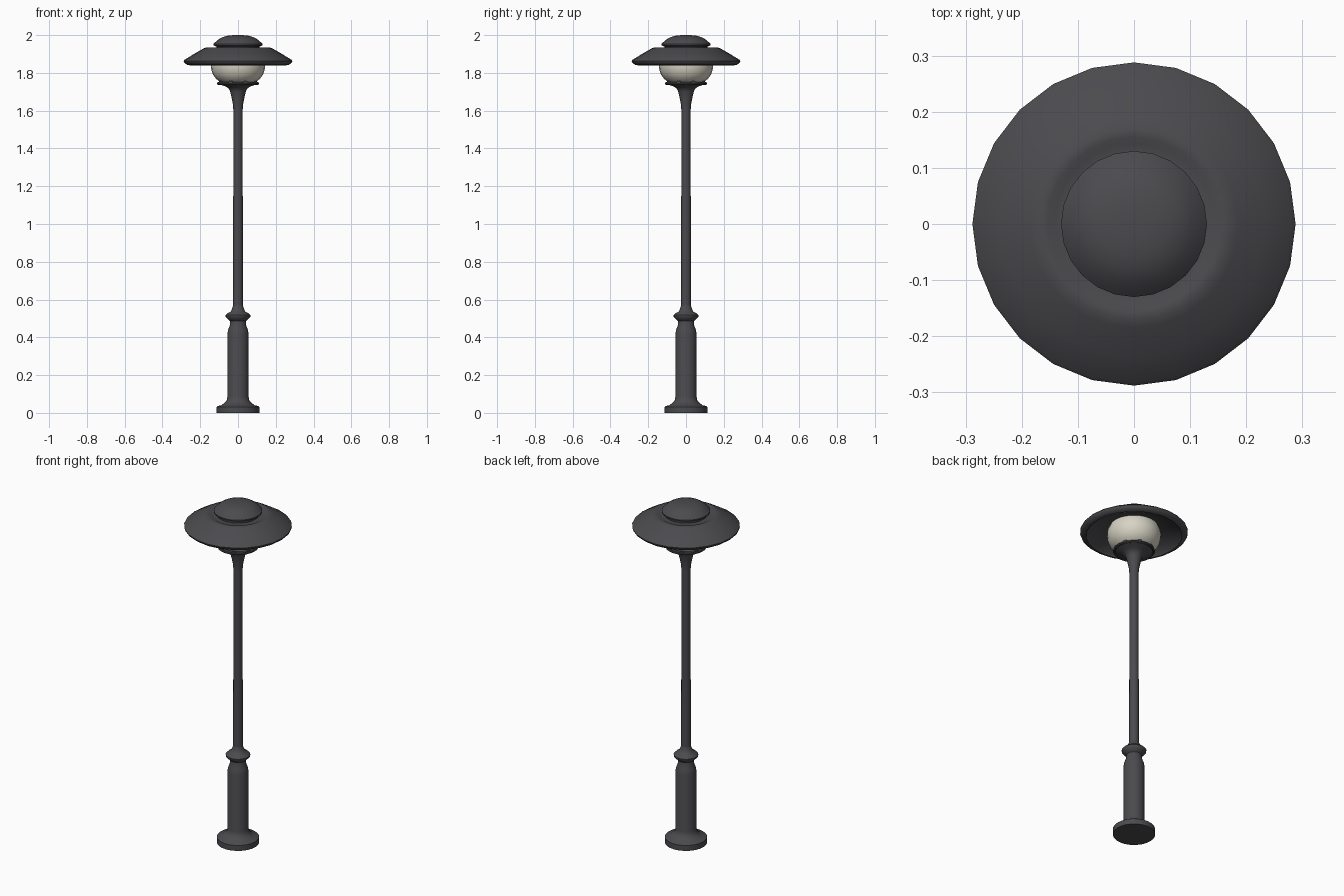
import bpy, math

if "Cube" in bpy.data.objects:
    bpy.data.objects.remove(bpy.data.objects["Cube"])

SIDES = 24


def material(name, rgb):
    m = bpy.data.materials.new(name)
    m.diffuse_color = (*rgb, 1)
    m.use_nodes = True
    m.node_tree.nodes["Principled BSDF"].inputs["Base Color"].default_value = m.diffuse_color
    return m


iron = material("dark_grey_iron", (0.07, 0.068, 0.075))
glass = material("cream_glass", (0.68, 0.65, 0.55))


def finish(obj, mat, angle=40):
    obj.data.materials.append(mat)
    bpy.ops.object.select_all(action='DESELECT')
    obj.select_set(True)
    bpy.context.view_layer.objects.active = obj
    bpy.ops.object.shade_smooth_by_angle(angle=math.radians(angle))
    return obj


def lathe(name, profile, mat, angle=40):
    """Spin (radius, height) points, listed bottom to top, and cap open ends."""
    verts, faces, n = [], [], SIDES
    for r, z in profile:
        for i in range(n):
            a = 2 * math.pi * i / n
            verts.append((r * math.cos(a), r * math.sin(a), z))
    for k in range(len(profile) - 1):
        for i in range(n):
            j = (i + 1) % n
            faces.append((k*n + i, k*n + j, k*n + n + j, k*n + n + i))
    last = (len(profile) - 1) * n
    faces.append(tuple(reversed(range(n))))
    faces.append(tuple(range(last, last + n)))
    mesh = bpy.data.meshes.new(name)
    mesh.from_pydata(verts, [], faces)
    obj = bpy.data.objects.new(name, mesh)
    bpy.context.collection.objects.link(obj)
    return finish(obj, mat, angle)


# Foot and thick lower column
lathe("base", [(.113, 0), (.113, .032), (.106, .037), (.088, .04), (.073, .052),
               (.06, .065), (.056, .085), (.056, .42), (.052, .44), (.043, .465),
               (.041, .49)], iron)

# Rounded ring on top of the column
lathe("collar", [(.041, .485), (.05, .493), (.065, .508), (.066, .517),
                 (.055, .528), (.038, .537), (.03, .555), (.025, .572)], iron)

# Slender post that flares into the lamp holder
lathe("post", [(.026, .55), (.0245, 1.6), (.027, 1.635), (.034, 1.67),
               (.041, 1.7), (.047, 1.715), (.065, 1.728), (.09, 1.736),
               (.102, 1.742), (.102, 1.748), (.06, 1.748)], iron)

# Wire ring round the holder, with small clips
bpy.ops.mesh.primitive_torus_add(major_radius=.105, minor_radius=.007,
                                 major_segments=SIDES, minor_segments=8,
                                 location=(0, 0, 1.744))
ring = bpy.context.object
ring.name = "holder_ring"
finish(ring, iron)
for i in range(8):
    a = 2 * math.pi * (i + .5) / 8
    bpy.ops.mesh.primitive_cube_add(
        size=1, location=(.1 * math.cos(a), .1 * math.sin(a), 1.75), rotation=(0, 0, a))
    clip = bpy.context.object
    clip.name = f"holder_clip_{i + 1}"
    clip.scale = (.012, .018, .014)
    clip.data.materials.append(iron)

# Bowl-shaped glass
lathe("globe", [(.075, 1.742), (.095, 1.752), (.117, 1.77), (.132, 1.79),
                (.141, 1.815), (.144, 1.84), (.141, 1.865), (.13, 1.89)], glass)

# Wide conical shade, hollow below
lathe("shade", [(.12, 1.892), (.16, 1.885), (.25, 1.85), (.256, 1.84),
                (.27, 1.843), (.286, 1.855), (.288, 1.863), (.282, 1.87),
                (.235, 1.899), (.185, 1.928), (.17, 1.934), (.155, 1.934),
                (.143, 1.928), (.12, 1.928)], iron)

# Domed cap above the shade
lathe("cap", [(.112, 1.92), (.115, 1.94), (.129, 1.945), (.13, 1.953),
              (.122, 1.961), (.105, 1.976), (.085, 1.988), (.06, 1.996),
              (.03, 1.9995), (.008, 2.0)], iron)
